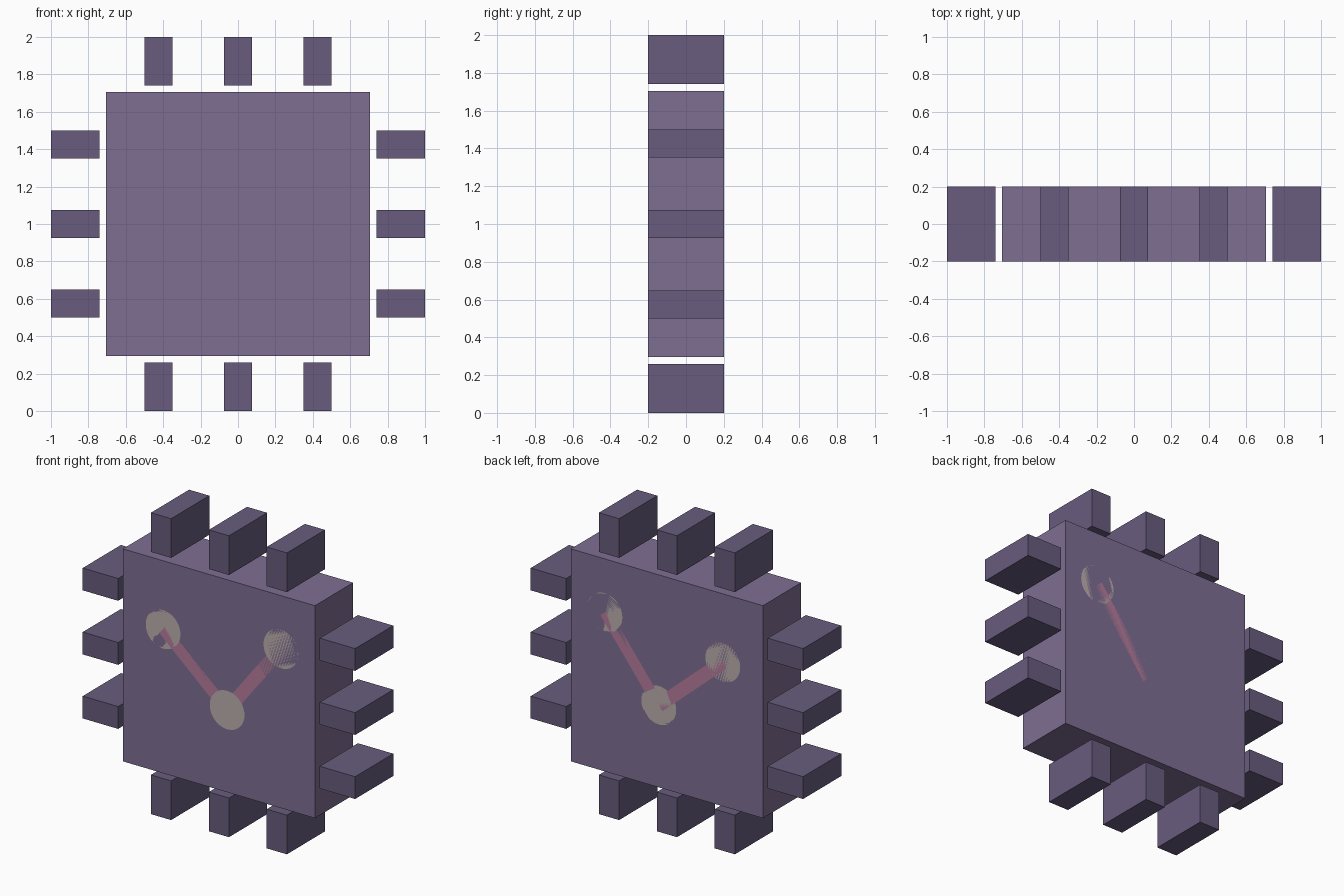
import bpy, math
from mathutils import Vector

if "Cube" in bpy.data.objects:
    bpy.data.objects.remove(bpy.data.objects["Cube"])

DEPTH = 0.4
CZ = 1.0


def material(name, rgb):
    m = bpy.data.materials.new(name)
    m.diffuse_color = (*rgb, 1)
    m.use_nodes = True
    m.node_tree.nodes["Principled BSDF"].inputs["Base Color"].default_value = m.diffuse_color
    return m


BODY = material("body_purple", (0.21, 0.156, 0.29))
PIN = material("pin_purple", (0.139, 0.107, 0.205))
LINK = material("link_pink", (0.48, 0.205, 0.33))
NODE = material("node_beige", (0.51, 0.43, 0.43))


def box(name, x, z, w, h, mat, angle=0):
    bpy.ops.mesh.primitive_cube_add(size=1, location=(x, 0, z))
    ob = bpy.context.object
    ob.name = name
    ob.scale = (w, DEPTH, h)
    ob.rotation_euler.y = angle
    ob.data.materials.append(mat)
    return ob


# Chip body
box("chip_body", 0, CZ, 1.41, 1.41, BODY)

# Three pins on each of the four sides
for i, off in enumerate((-0.425, 0, 0.425)):
    for side, s in (("low", -1), ("high", 1)):
        box(f"vertical_pin_{side}_{i}", off, CZ + s * 0.87, 0.148, 0.26, PIN)
        box(f"side_pin_{side}_{i}", s * 0.87, CZ + off, 0.26, 0.148, PIN)

# Inlaid node discs, flush with both faces
nodes = [Vector((0.06, 0.84)), Vector((-0.41, 1.25)), Vector((0.455, 1.35))]
for i, n in enumerate(nodes):
    bpy.ops.mesh.primitive_cylinder_add(vertices=32, radius=0.128, depth=DEPTH,
                                        location=(n.x, 0, n.y),
                                        rotation=(math.pi / 2, 0, 0))
    ob = bpy.context.object
    ob.name = f"node_disc_{i}"
    ob.data.materials.append(NODE)
    bpy.ops.object.shade_smooth_by_angle(angle=math.radians(30))

# Inlaid bars linking the lower node to the upper two
for i, n in enumerate(nodes[1:]):
    d = n - nodes[0]
    c = (n + nodes[0]) / 2
    box(f"link_bar_{i}", c.x, c.y, d.length, 0.085, LINK, -math.atan2(d.y, d.x))
